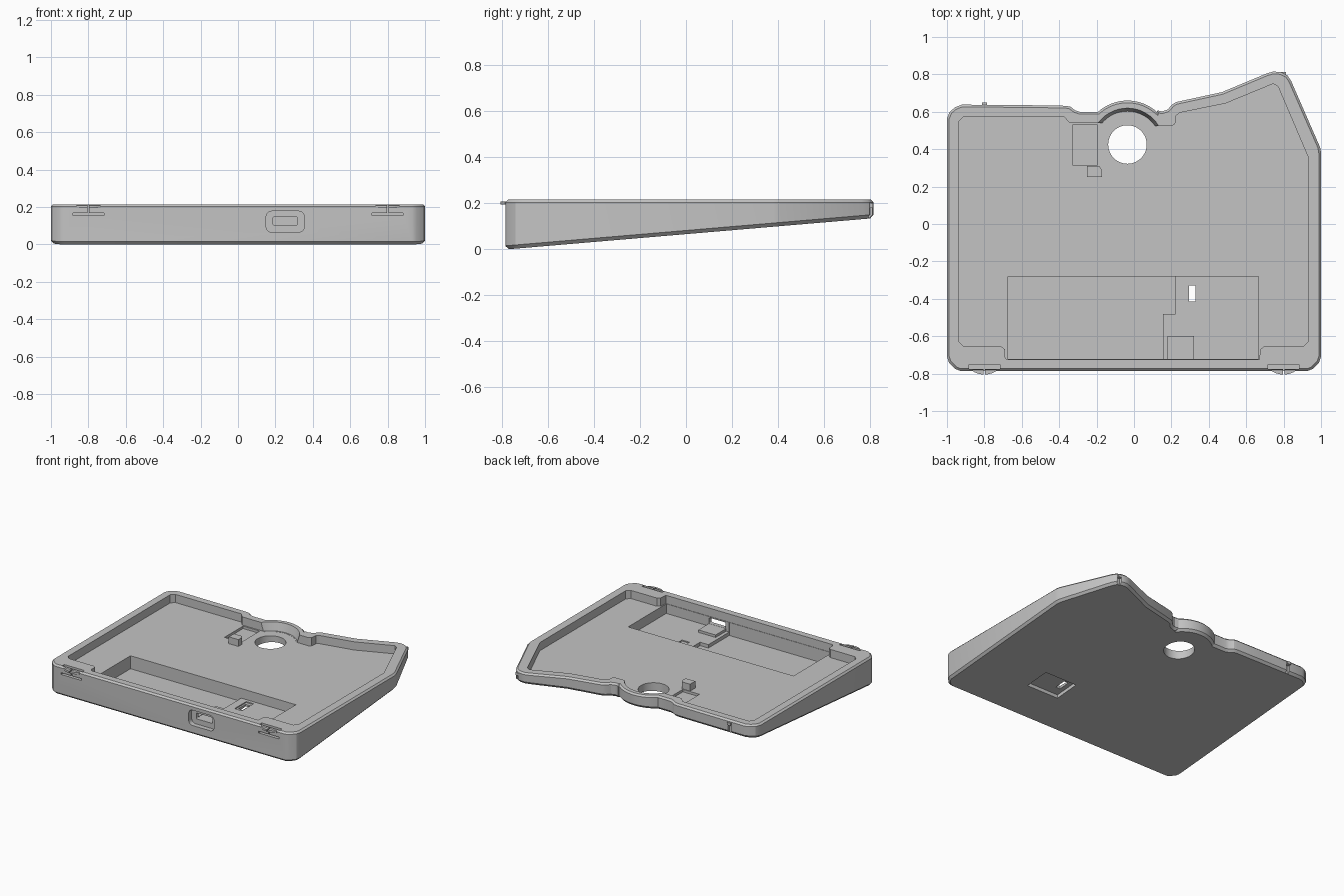
import bpy, bmesh, math
from mathutils import Vector

if "Cube" in bpy.data.objects:
    bpy.data.objects.remove(bpy.data.objects["Cube"])

grey = bpy.data.materials.new("plain grey")
grey.use_nodes = True
grey.diffuse_color = (0.55, 0.55, 0.55, 1)
grey.node_tree.nodes["Principled BSDF"].inputs["Base Color"].default_value = (0.55, 0.55, 0.55, 1)

TOP, FLOOR, POCKET, PLATFORM = 0.215, 0.155, 0.06, 0.085
DIAL = (-0.035, 0.425)          # centre of the round opening


def underside(y):
    """Height of the sloping base."""
    return 0.085 * (y + 0.77)


def arc(cx, cy, r, a0, a1, n):
    return [(cx + r * math.cos(math.radians(a0 + (a1 - a0) * i / n)),
             cy + r * math.sin(math.radians(a0 + (a1 - a0) * i / n))) for i in range(n + 1)]


def inset(pts, d):
    """Move a counter-clockwise outline inwards with mitred corners."""
    out = []
    for i, p in enumerate(pts):
        a, b, c = Vector(pts[i - 1]), Vector(p), Vector(pts[(i + 1) % len(pts)])
        e, f = (b - a).normalized(), (c - b).normalized()
        n, m = Vector((-e.y, e.x)), Vector((-f.y, f.x))
        out.append(tuple(b + (n + m) * (d / (1 + n.dot(m)))))
    return out


def loft(name, rings):
    """Closed solid through a stack of equal rings."""
    bm = bmesh.new()
    loops = [[bm.verts.new(p) for p in ring] for ring in rings]
    for lo, hi in zip(loops, loops[1:]):
        for i in range(len(lo)):
            bm.faces.new((lo[i - 1], lo[i], hi[i], hi[i - 1]))
    bm.faces.new(loops[0][::-1])
    bm.faces.new(loops[-1])
    bmesh.ops.recalc_face_normals(bm, faces=bm.faces)
    mesh = bpy.data.meshes.new(name)
    bm.to_mesh(mesh)
    bm.free()
    mesh.materials.append(grey)
    obj = bpy.data.objects.new(name, mesh)
    bpy.context.collection.objects.link(obj)
    return obj


def prism(name, pts, lo, hi):
    return loft(name, [[(x, y, z) for x, y in pts] for z in (lo, hi)])


def front_prism(name, pts, y0, y1):
    return loft(name, [[(x, y, z) for x, z in pts] for y in (y0, y1)])


def box(name, x0, x1, y0, y1, z0, z1):
    return prism(name, [(x0, y0), (x1, y0), (x1, y1), (x0, y1)], z0, z1)


def rounded(x0, x1, y0, y1, r):
    return (arc(x1 - r, y0 + r, r, -90, 0, 4) + arc(x1 - r, y1 - r, r, 0, 90, 4)
            + arc(x0 + r, y1 - r, r, 90, 180, 4) + arc(x0 + r, y0 + r, r, 180, 270, 4))


# Tray body: outline lofted from the sloping base to the chamfered rim
outline = [(-0.93, -0.785), (0.93, -0.785), (0.955, -0.775), (0.99, -0.74), (1.0, -0.71),
           (1.0, 0.38), (0.995, 0.41), (0.84, 0.765), (0.82, 0.795), (0.785, 0.812),
           (0.745, 0.815), (0.71, 0.805), (0.47, 0.705), (0.225, 0.652), (0.205, 0.64),
           (0.18, 0.612), (0.15, 0.602), (0.125, 0.607)]
outline += arc(DIAL[0], DIAL[1], 0.235, 48, 132, 16)
outline += [(-0.215, 0.6), (-0.29, 0.6), (-0.315, 0.608), (-0.34, 0.627), (-0.365, 0.632),
            (-0.55, 0.635), (-0.92, 0.638), (-0.955, 0.625), (-0.985, 0.6), (-1.0, 0.565),
            (-1.0, -0.71), (-0.99, -0.74), (-0.955, -0.775)]
small, tiny = inset(outline, 0.015), inset(outline, 0.012)
body = loft("tray_body", [
    [(x, y, underside(y)) for x, y in small],
    [(x, y, underside(y) + 0.016) for x, y in outline],
    [(x, y, TOP - 0.012) for x, y in outline],
    [(x, y, TOP) for x, y in tiny]])

# Main cavity outline
cavity = [(-0.91, -0.655), (-0.71, -0.655), (-0.69, -0.67), (-0.69, -0.71), (-0.68, -0.725),
          (0.67, -0.725), (0.675, -0.67), (0.695, -0.655), (0.905, -0.655), (0.93, -0.63),
          (0.93, 0.36), (0.77, 0.735), (0.745, 0.75), (0.49, 0.645), (0.245, 0.595),
          (0.225, 0.58), (0.22, 0.535), (0.205, 0.525), (0.11, 0.525)]
cavity += arc(DIAL[0], DIAL[1], 0.17, 40, 138, 12)
cavity += [(-0.19, 0.54), (-0.345, 0.54), (-0.375, 0.575), (-0.91, 0.575),
           (-0.935, 0.55), (-0.935, -0.63)]

cutters = [
    prism("cavity_cut", cavity, FLOOR, 0.3),
    # Flared wall round the dial and the hole through the floor
    loft("dial_flare_cut", [[(x, y, z) for x, y in arc(*DIAL, r, 0, 352.5, 47)]
                            for z, r in ((0.1565, 0.178), (0.235, 0.2))]),
    prism("dial_hole_cut", arc(*DIAL, 0.103, 0, 352.5, 47), -0.1, 0.17),
    # Battery pocket and the higher platform beside it
    prism("pocket_cut", [(-0.675, -0.722), (0.155, -0.722), (0.155, -0.48), (0.222, -0.48),
                         (0.222, -0.28), (-0.675, -0.28)], POCKET, 0.17),
    box("platform_cut", 0.15, 0.665, -0.7215, -0.2805, PLATFORM, 0.171),
    box("circuit_recess_cut", -0.33, -0.195, 0.315, 0.53, 0.137, 0.18),
    # Switch slot and the recess beneath it
    box("switch_seat_cut", 0.28, 0.34, -0.44, -0.305, 0.077, 0.15),
    box("switch_slot_cut", 0.293, 0.328, -0.415, -0.33, -0.1, 0.14),
    loft("base_recess_cut", [[(x, y, h) for x, y, h in
                              ((x, y, -0.1 if k == 0 else underside(y) + 0.025)
                               for x, y in ((0.26, -0.48), (0.52, -0.48), (0.52, -0.29), (0.26, -0.29)))]
                             for k in (0, 1)]),
    # Socket opening in the front wall
    front_prism("socket_recess_cut", rounded(0.15, 0.355, 0.066, 0.178, 0.03), -0.9, -0.75),
    front_prism("socket_hole_cut", rounded(0.187, 0.318, 0.104, 0.147, 0.006), -0.91, -0.68),
]
for s in (-1, 1):
    # Slots that free the spring clips
    c = 0.8 * s
    cutters += [box("clip_under_cut", c - 0.083, c + 0.083, -0.9, -0.751, 0.155, 0.168),
                box("clip_behind_cut", c - 0.0825, c + 0.0825, -0.774, -0.75, 0.156, 0.31),
                box("clip_slit_cut", c - 0.004, c + 0.004, -0.91, -0.76, 0.16, 0.32)]
for x, y in ((-0.8, 0.637), (0.8, 0.806)):
    cutters.append(box("latch_groove_cut", x - 0.012, x + 0.012, y - 0.014, y + 0.1, 0.0, 0.18))

for c in cutters:
    c.hide_render = True
    mod = body.modifiers.new(c.name, 'BOOLEAN')
    mod.operation, mod.solver, mod.object = 'DIFFERENCE', 'EXACT', c
bpy.context.view_layer.update()
graph = bpy.context.evaluated_depsgraph_get()
carved = bpy.data.meshes.new_from_object(body.evaluated_get(graph))
body.modifiers.clear()
body.data = carved
for c in cutters:
    bpy.data.objects.remove(c)

# Raised supports inside
box("socket_support", 0.18, 0.32, -0.723, -0.6, PLATFORM - 0.01, 0.103)
prism("circuit_post", [(-0.25, 0.25), (-0.172, 0.25), (-0.172, 0.29), (-0.185, 0.31), (-0.25, 0.31)],
      FLOOR - 0.01, 0.205)

# Curved clip lips on the front, each split in two
for s, side in ((-1, "right"), (1, "left")):
    for h, half in ((-1, "a"), (1, "b")):
        lip = [(0.8 * s + h * t, -0.689 - math.sqrt(0.116 ** 2 - t * t))
               for t in (0.004, 0.016, 0.028, 0.04, 0.052, 0.064)]
        lip += [(0.8 * s + h * 0.064, -0.776), (0.8 * s + h * 0.004, -0.776)]
        prism(f"{side}_clip_lip_{half}", lip, 0.194, 0.208)

# Latch nubs on the back
for x, y, side in ((-0.8, 0.637, "right"), (0.8, 0.8, "left")):
    box(f"{side}_latch_nub", x - 0.014, x + 0.014, y - 0.012, y + 0.012, 0.18, 0.2)

# Smooth only the curved walls
bpy.ops.object.select_all(action='DESELECT')
body.select_set(True)
bpy.context.view_layer.objects.active = body
bpy.ops.object.shade_smooth_by_angle(angle=math.radians(25))
